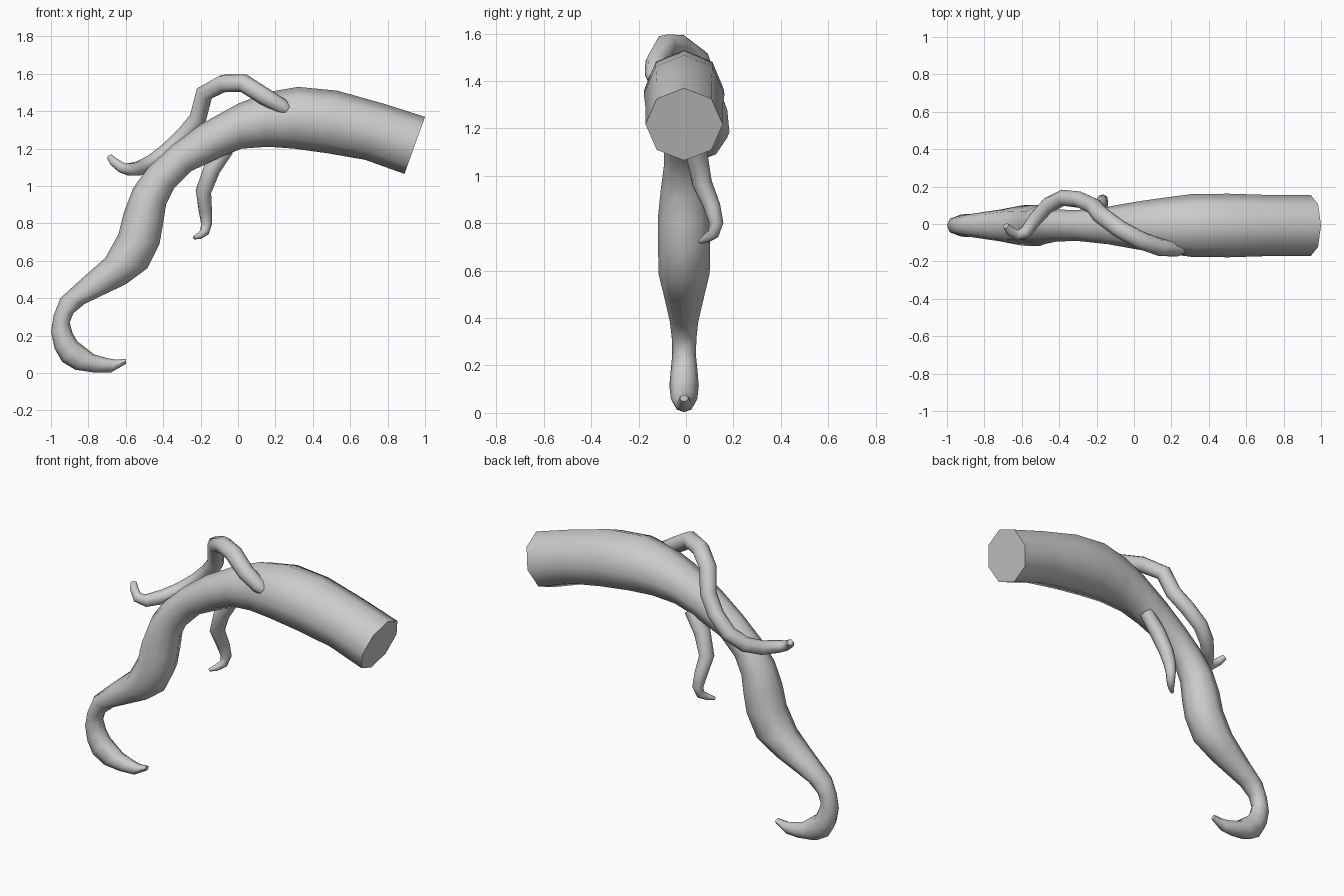
import bpy, bmesh, math
from mathutils import Vector

SIDES = 8


def loft(name, rings):
    """Skin a list of vertex rings into a closed, smooth-shaded tube."""
    bm = bmesh.new()
    loops = [[bm.verts.new(p) for p in ring] for ring in rings]
    for a, b in zip(loops, loops[1:]):
        for i in range(SIDES):
            j = (i + 1) % SIDES
            bm.faces.new((a[i], a[j], b[j], b[i]))
    bm.faces.new(loops[0])
    bm.faces.new(loops[-1])
    bmesh.ops.recalc_face_normals(bm, faces=bm.faces)
    mesh = bpy.data.meshes.new(name)
    bm.to_mesh(mesh)
    bm.free()
    obj = bpy.data.objects.new(name, mesh)
    bpy.context.collection.objects.link(obj)
    bpy.ops.object.select_all(action='DESELECT')
    obj.select_set(True)
    bpy.context.view_layer.objects.active = obj
    bpy.ops.object.shade_smooth_by_angle(angle=math.radians(50))
    return obj


def ring(center, u, v):
    return [center + u * math.cos(t) + v * math.sin(t)
            for t in (2 * math.pi * i / SIDES for i in range(SIDES))]


def branch(name, nodes):
    """Tapered tube through (x, y, z, radius) nodes, with twist-free rings."""
    pts = [Vector(n[:3]) for n in nodes]
    rings, prev, u = [], None, None
    for i, p in enumerate(pts):
        t = (pts[min(i + 1, len(pts) - 1)] - pts[max(i - 1, 0)]).normalized()
        if prev is None:
            u = t.cross(Vector((0, 1, 0))).normalized()
        else:
            u = prev.rotation_difference(t) @ u
        prev = t
        r = nodes[i][3]
        rings.append(ring(p, u * r, t.cross(u) * r))
    return loft(name, rings)


# Main limb: outer edge x, z, inner edge x, z, half width in y
trunk = [
    (1.00, 1.37, 0.89, 1.065, 0.163),
    (0.78, 1.44, 0.68, 1.14, 0.163),
    (0.53, 1.51, 0.48, 1.175, 0.17),
    (0.32, 1.53, 0.30, 1.20, 0.168),
    (0.15, 1.50, 0.16, 1.21, 0.148),
    (0.00, 1.44, 0.02, 1.20, 0.127),
    (-0.20, 1.33, -0.08, 1.16, 0.10),
    (-0.35, 1.22, -0.25, 1.08, 0.083),
    (-0.48, 1.10, -0.34, 0.99, 0.085),
    (-0.56, 0.99, -0.385, 0.90, 0.098),
    (-0.61, 0.86, -0.40, 0.80, 0.11),
    (-0.64, 0.74, -0.42, 0.69, 0.11),
    (-0.71, 0.615, -0.485, 0.56, 0.108),
    (-0.83, 0.51, -0.60, 0.475, 0.085),
    (-0.95, 0.40, -0.82, 0.37, 0.06),
    (-0.985, 0.31, -0.88, 0.32, 0.052),
    (-1.00, 0.22, -0.90, 0.27, 0.05),
    (-0.98, 0.13, -0.885, 0.215, 0.057),
    (-0.94, 0.06, -0.86, 0.17, 0.062),
    (-0.87, 0.018, -0.77, 0.10, 0.056),
    (-0.77, 0.003, -0.70, 0.08, 0.044),
    (-0.68, 0.003, -0.655, 0.072, 0.032),
    (-0.60, 0.048, -0.60, 0.076, 0.018),
]
rings = []
for ox, oz, ix, iz, w in trunk:
    outer, inner = Vector((ox, -0.008, oz)), Vector((ix, -0.008, iz))
    rings.append(ring((outer + inner) / 2, (outer - inner) / 2, Vector((0, w, 0))))
loft("main_limb", rings)

# Upper branch, looping over the main limb
branch("upper_branch", [
    (0.265, -0.135, 1.405, 0.026), (0.235, -0.132, 1.425, 0.042),
    (0.14, -0.125, 1.48, 0.047), (0.03, -0.085, 1.55, 0.049),
    (-0.08, -0.025, 1.548, 0.049), (-0.18, 0.05, 1.495, 0.048),
    (-0.215, 0.095, 1.36, 0.046), (-0.29, 0.13, 1.27, 0.045),
    (-0.38, 0.14, 1.185, 0.044), (-0.46, 0.10, 1.125, 0.043),
    (-0.525, 0.03, 1.095, 0.040), (-0.58, -0.045, 1.088, 0.035),
    (-0.625, -0.06, 1.10, 0.029), (-0.665, -0.035, 1.13, 0.025),
    (-0.685, -0.01, 1.155, 0.017),
])

# Lower branch, hanging behind the main limb
branch("lower_branch", [
    (-0.06, 0.035, 1.20, 0.04), (-0.14, 0.045, 1.09, 0.046),
    (-0.185, 0.068, 0.97, 0.042), (-0.175, 0.11, 0.87, 0.036),
    (-0.168, 0.128, 0.80, 0.030), (-0.178, 0.115, 0.755, 0.025),
    (-0.205, 0.085, 0.735, 0.019), (-0.235, 0.06, 0.723, 0.009),
])
